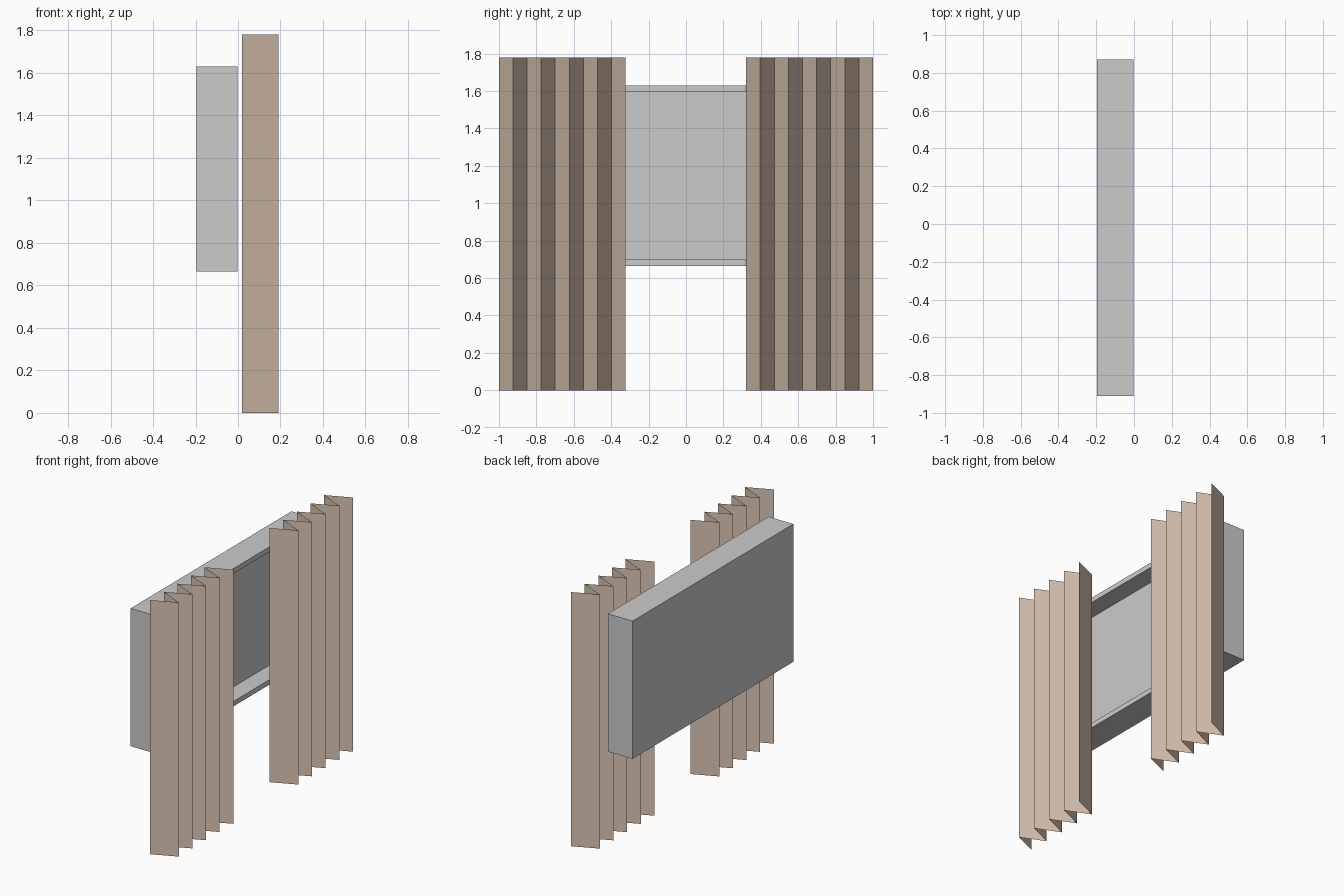
import bpy, bmesh

if "Cube" in bpy.data.objects:
    bpy.data.objects.remove(bpy.data.objects["Cube"])

cloth = bpy.data.materials.new("curtain_cloth")
cloth.diffuse_color = (0.7, 0.55, 0.44, 1)
cloth.use_nodes = True
cloth.node_tree.nodes["Principled BSDF"].inputs["Base Color"].default_value = cloth.diffuse_color


def finish(bm, name, mat=None):
    mesh = bpy.data.meshes.new(name)
    bm.to_mesh(mesh)
    bm.free()
    obj = bpy.data.objects.new(name, mesh)
    bpy.context.collection.objects.link(obj)
    if mat:
        mesh.materials.append(mat)
    return obj


# Window box: a block with a recessed pane on its +x side
def window_box(x0, x1, y0, y1, z0, z1, rim, depth):
    bm = bmesh.new()
    bmesh.ops.create_cube(bm, size=1)
    bmesh.ops.scale(bm, verts=bm.verts, vec=(x1 - x0, y1 - y0, z1 - z0))
    bmesh.ops.translate(bm, verts=bm.verts,
                        vec=((x0 + x1) / 2, (y0 + y1) / 2, (z0 + z1) / 2))
    bm.normal_update()
    pane = max(bm.faces, key=lambda f: f.normal.x)
    bmesh.ops.inset_region(bm, faces=[pane], thickness=rim, use_even_offset=True)
    pane = bmesh.ops.extrude_discrete_faces(bm, faces=[pane])["faces"][0]
    bmesh.ops.translate(bm, verts=pane.verts, vec=(-depth, 0, 0))
    finish(bm, "window_box")


# Curtain: a zigzag line extruded upward as a thin sheet
def curtain(name, y0, y1, folds=9, height=1.78, x_in=0.02, x_out=0.19):
    bm = bmesh.new()
    step = (y1 - y0) / folds
    line = [bm.verts.new((x_out if i % 2 else x_in, y0 + i * step, 0))
            for i in range(folds + 1)]
    edges = [bm.edges.new(pair) for pair in zip(line, line[1:])]
    new = bmesh.ops.extrude_edge_only(bm, edges=edges)["geom"]
    bmesh.ops.translate(bm, verts=[v for v in new if isinstance(v, bmesh.types.BMVert)],
                        vec=(0, 0, height))
    bm.normal_update()
    bmesh.ops.reverse_faces(bm, faces=[f for f in bm.faces if f.normal.x < 0])
    finish(bm, name, cloth)


window_box(-0.195, -0.003, -0.91, 0.87, 0.665, 1.63, rim=0.035, depth=0.125)
curtain("curtain_near", -1.0, -0.323)
curtain("curtain_far", 0.321, 1.0)
